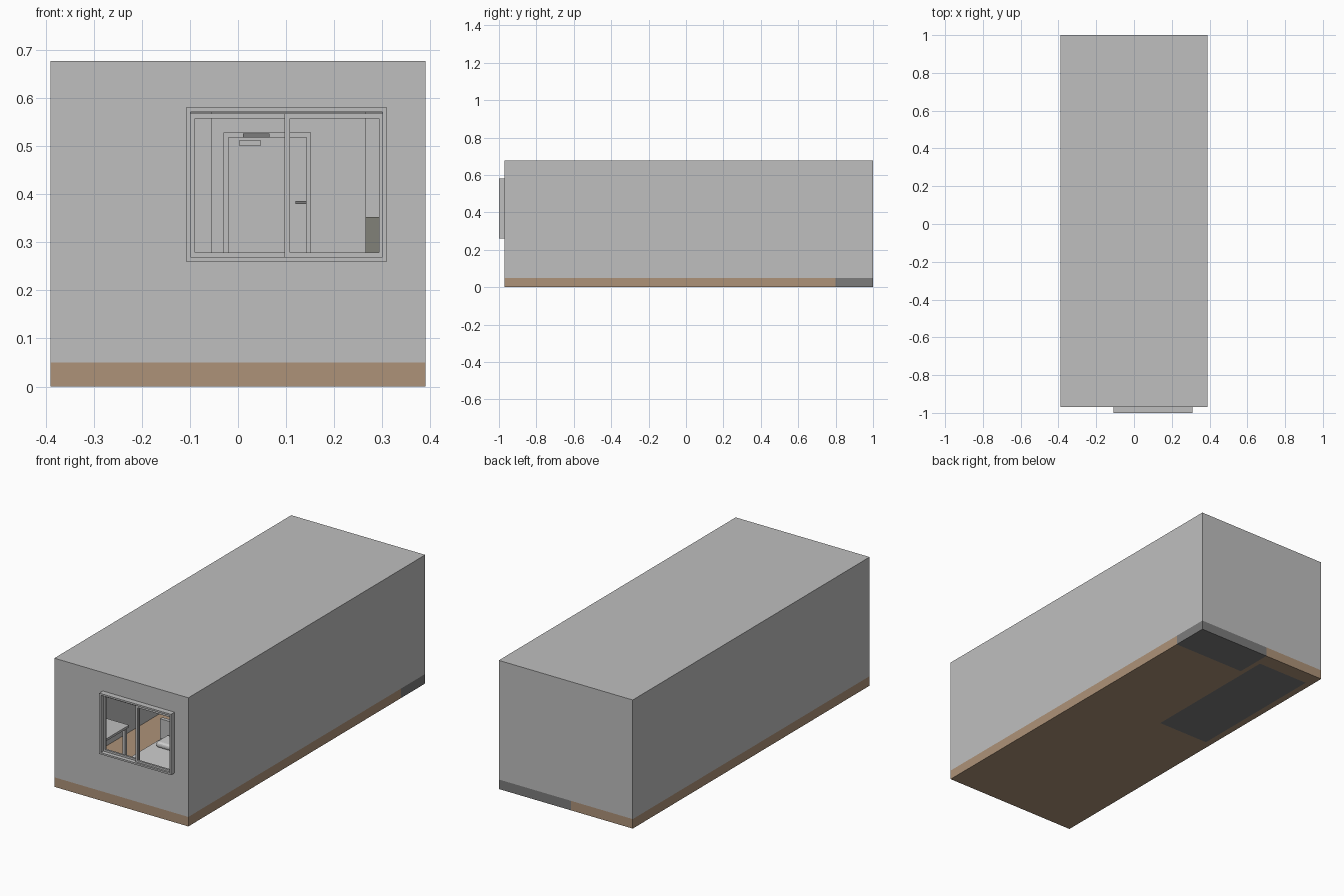
import bpy, bmesh

if "Cube" in bpy.data.objects:
    bpy.data.objects.remove(bpy.data.objects["Cube"])


def material(name, rgb):
    m = bpy.data.materials.new(name)
    m.diffuse_color = (*rgb, 1)
    m.use_nodes = True
    m.node_tree.nodes["Principled BSDF"].inputs["Base Color"].default_value = m.diffuse_color
    return m


GREY = material("plaster_grey", (0.52, 0.52, 0.52))
TAN = material("wood_tan", (0.42, 0.29, 0.19))
TILE = material("tile_grey", (0.20, 0.20, 0.20))
OLIVE = material("cabinet_olive", (0.22, 0.22, 0.19))
LINEN = material("linen_white", (0.62, 0.62, 0.62))


def finish(bm, name, *mats):
    me = bpy.data.meshes.new(name)
    bm.to_mesh(me)
    bm.free()
    ob = bpy.data.objects.new(name, me)
    bpy.context.collection.objects.link(ob)
    for m in mats:
        me.materials.append(m)
    return ob


def box(name, x, y, z, mat, bevel=0):
    bm = bmesh.new()
    bmesh.ops.create_cube(bm, size=1)
    for v in bm.verts:
        for i, (a, b) in enumerate((x, y, z)):
            v.co[i] = a if v.co[i] < 0 else b
    ob = finish(bm, name, mat)
    if bevel:
        mod = ob.modifiers.new("soft", "BEVEL")
        mod.width, mod.segments = bevel, 3
    return ob


def sheet(name, corners, mat):
    bm = bmesh.new()
    bm.faces.new([bm.verts.new(c) for c in corners])
    return finish(bm, name, mat)


def frame(name, x, y, z, w, mat):
    """Rectangular ring facing the front, w wide, made as one mesh."""
    bm = bmesh.new()
    rings = []
    for yy in y:
        for d in (0, w):
            rings.append([bm.verts.new((px, yy, pz)) for px, pz in (
                (x[0] + d, z[0] + d), (x[1] - d, z[0] + d),
                (x[1] - d, z[1] - d), (x[0] + d, z[1] - d))])
    fo, fi, bo, bi = rings
    for i in range(4):
        j = (i + 1) % 4
        for a, b in ((fo, fi), (fi, bi), (bi, bo), (bo, fo)):
            bm.faces.new((a[i], a[j], b[j], b[i]))
    bmesh.ops.recalc_face_normals(bm, faces=bm.faces)
    return finish(bm, name, mat)


X, Y0, Y1, Z0, Z1 = 0.39, -0.97, 1.0, 0.05, 0.677

# Floor slab, split so that the entry and bathroom tiles can be coloured
bm = bmesh.new()
bmesh.ops.create_cube(bm, size=1)
for v in bm.verts:
    v.co = (X if v.co.x > 0 else -X, Y1 if v.co.y > 0 else Y0, Z0 if v.co.z > 0 else 0)
for axis, cuts in ((0, (-0.355, -0.055, -0.03)), (1, (0.14, 0.8, 0.92))):
    for c in cuts:
        co, no = [0, 0, 0], [0, 0, 0]
        co[axis], no[axis] = c, 1
        bmesh.ops.bisect_plane(bm, geom=bm.verts[:] + bm.edges[:] + bm.faces[:],
                               plane_co=co, plane_no=no)
for f in bm.faces:
    c = f.calc_center_median()
    entry = c.x > -0.03 and c.y > 0.8
    bath = -0.355 < c.x < -0.055 and 0.14 < c.y < 0.92
    f.material_index = 1 if entry or bath else 0
finish(bm, "floor", TAN, TILE)

# Outer shell: sides, back and ceiling as thin sheets
for s, n in ((-1, "left_wall"), (1, "right_wall")):
    ys = (Y0, Y1) if s > 0 else (Y1, Y0)
    sheet(n, [(s * X, ys[0], Z0), (s * X, ys[1], Z0), (s * X, ys[1], Z1), (s * X, ys[0], Z1)], GREY)
sheet("back_wall", [(X, Y1, Z0), (-X, Y1, Z0), (-X, Y1, Z1), (X, Y1, Z1)], GREY)
sheet("ceiling", [(-X, Y0, Z1), (X, Y0, Z1), (X, Y1, Z1), (-X, Y1, Z1)], GREY)

# Front wall with the window opening
wx, wz = (-0.1, 0.302), (0.268, 0.57)
bm = bmesh.new()
outer = [bm.verts.new((x, Y0, z)) for x, z in ((-X, Z0), (X, Z0), (X, Z1), (-X, Z1))]
inner = [bm.verts.new((wx[i], Y0, wz[k])) for i, k in ((0, 0), (1, 0), (1, 1), (0, 1))]
for i in range(4):
    j = (i + 1) % 4
    bm.faces.new((outer[i], outer[j], inner[j], inner[i]))
finish(bm, "front_wall", GREY)

# Sliding window: outer frame and two sashes
frame("window_frame", (-0.108, 0.31), (-1.0, -0.965), (0.26, 0.58), 0.009, GREY)
frame("left_sash", (-0.1, 0.108), (-0.978, -0.968), (0.268, 0.568), 0.011, GREY)
frame("right_sash", (0.097, 0.304), (-0.99, -0.98), (0.268, 0.568), 0.011, GREY)

# Bathroom partition and wardrobe at the back of the room
sheet("bathroom_side", [(-0.055, 0.14, Z0), (-0.055, 0.93, Z0), (-0.055, 0.93, Z1), (-0.055, 0.14, Z1)], GREY)
sheet("bathroom_front", [(-X, 0.14, Z0), (-0.055, 0.14, Z0), (-0.055, 0.14, Z1), (-X, 0.14, Z1)], GREY)
box("wardrobe", (0.265, 0.385), (0.5, 0.8), (Z0, 0.66), GREY)
box("low_cabinet", (0.265, 0.385), (0.3, 0.49), (Z0, 0.353), OLIVE)

# Entry door with frame, handle and closer
frame("door_frame", (-0.03, 0.152), (0.975, 0.995), (Z0, 0.528), 0.01, GREY)
box("door", (-0.02, 0.142), (0.98, 0.99), (Z0 + 0.01, 0.518), GREY)
box("door_handle", (0.12, 0.142), (0.965, 0.972), (0.38, 0.386), TILE)
box("closer_body", (0.003, 0.047), (0.95, 0.98), (0.5, 0.513), GREY)
box("closer_arm", (0.01, 0.065), (0.955, 0.965), (0.518, 0.526), TILE)

# Bed
box("bed_base", (-0.15, 0.37), (-0.93, -0.42), (Z0, 0.08), GREY)
box("mattress", (-0.15, 0.37), (-0.93, -0.425), (0.08, 0.115), LINEN, 0.01)
box("headboard", (-0.16, 0.38), (-0.42, -0.40), (Z0, 0.21), GREY)
for i, x in enumerate((-0.11, 0.13)):
    box(f"pillow_{i + 1}", (x, x + 0.2), (-0.53, -0.43), (0.115, 0.145), LINEN, 0.012)

# Desk
box("desk_top", (-0.385, -0.2), (-0.95, -0.62), (0.23, 0.242), GREY)
for x in (-0.38, -0.22):
    for y in (-0.94, -0.645):
        box("desk_leg", (x, x + 0.015), (y, y + 0.015), (Z0, 0.23), GREY)
